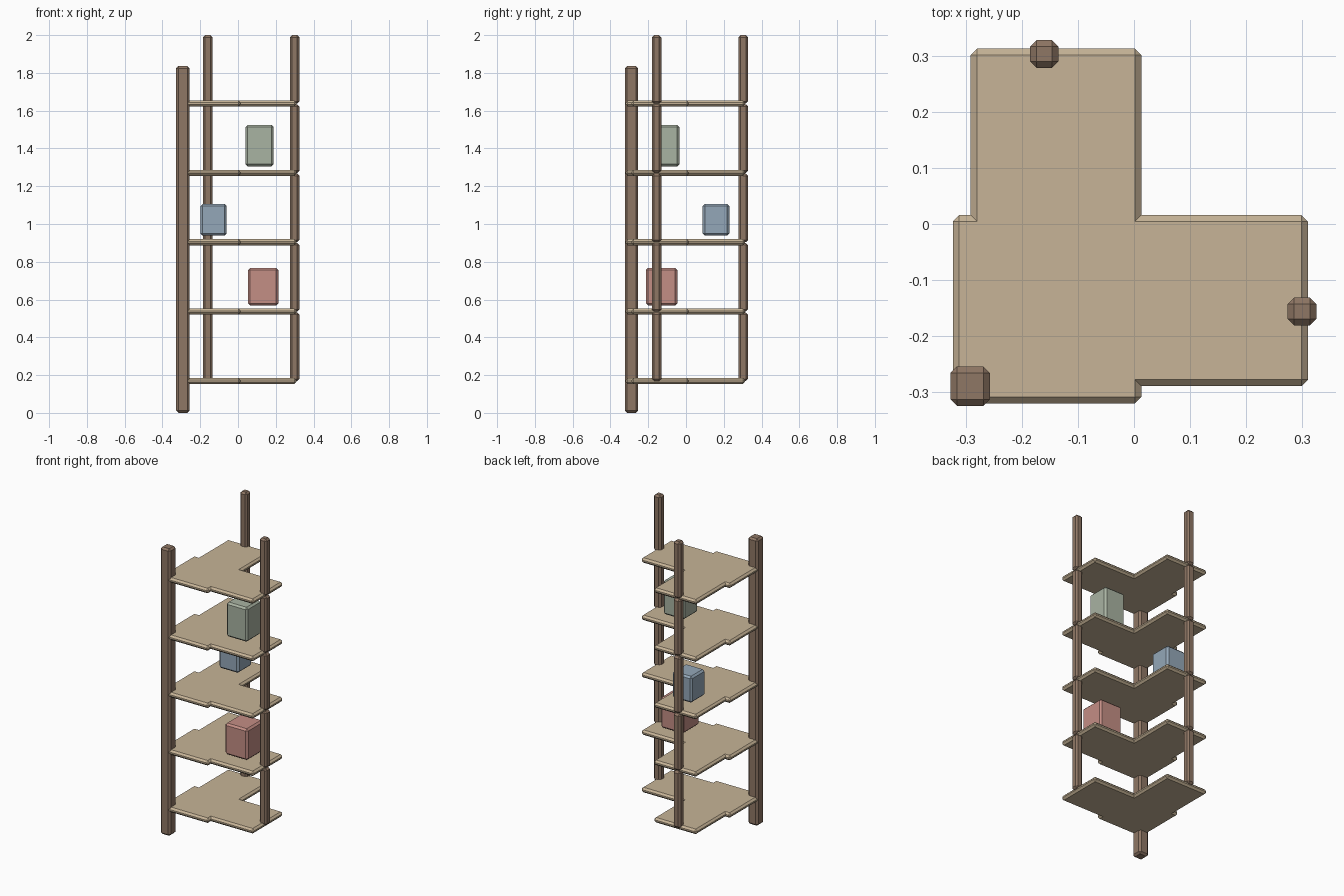
import bpy, bmesh

if "Cube" in bpy.data.objects:
    bpy.data.objects.remove(bpy.data.objects["Cube"])

BEVEL = 0.0115
SHELF_Z, STEP, THICK, COUNT = 0.169, 0.3672, 0.032, 5


def material(name, hex_colour):
    def lin(c):
        return c / 12.92 if c <= 0.04045 else ((c + 0.055) / 1.055) ** 2.4
    m = bpy.data.materials.new(name)
    m.diffuse_color = [lin(int(hex_colour[i:i + 2], 16) / 255) for i in (0, 2, 4)] + [1]
    m.use_nodes = True
    m.node_tree.nodes["Principled BSDF"].inputs["Base Color"].default_value = m.diffuse_color
    return m


def prism(name, outline, z0, z1, mat):
    """Extrude an anticlockwise outline and chamfer all edges but the inner corners."""
    bm = bmesh.new()
    low = [bm.verts.new((x, y, z0)) for x, y in outline]
    top = [bm.verts.new((x, y, z1)) for x, y in outline]
    n = len(outline)
    bm.faces.new(low[::-1])
    bm.faces.new(top)
    for i in range(n):
        j = (i + 1) % n
        bm.faces.new((low[i], low[j], top[j], top[i]))
    bm.normal_update()
    edges = [e for e in bm.edges if e.is_convex]
    bmesh.ops.bevel(bm, geom=edges, offset=BEVEL, offset_type='OFFSET',
                    segments=1, profile=0.5, affect='EDGES')
    mesh = bpy.data.meshes.new(name)
    bm.to_mesh(mesh)
    bm.free()
    mesh.materials.append(mat)
    ob = bpy.data.objects.new(name, mesh)
    bpy.context.collection.objects.link(ob)
    return ob


def box(name, x0, x1, y0, y1, z0, z1, mat):
    return prism(name, [(x0, y0), (x1, y0), (x1, y1), (x0, y1)], z0, z1, mat)


post_wood = material("post_wood", "8F7765")
shelf_wood = material("shelf_wood", "C7B497")

# L-shaped shelves with a wider corner block
L_OUTLINE = [(-0.323, -0.32), (0.013, -0.32), (0.013, -0.289), (0.31, -0.289),
             (0.31, 0.016), (0.013, 0.016), (0.013, 0.313), (-0.291, 0.313),
             (-0.291, 0.016), (-0.323, 0.016)]
for k in range(COUNT):
    z = SHELF_Z + k * STEP
    prism(f"shelf_{k + 1}", L_OUTLINE, z - THICK / 2, z + THICK / 2, shelf_wood)
    # Thin posts stacked from shelf to shelf
    z1 = min(z + STEP - 0.004, 2.0)
    box(f"right_post_{k + 1}", 0.274, 0.325, -0.181, -0.131, z, z1, post_wood)
    box(f"back_post_{k + 1}", -0.185, -0.135, 0.278, 0.328, z, z1, post_wood)

# Thick corner post
box("corner_post", -0.327, -0.257, -0.324, -0.254, 0.0, 1.836, post_wood)

# Boxes on the shelves
box("red_box", 0.053, 0.214, -0.212, -0.046, 0.568, 0.768, material("red", "C48E85"))
box("blue_box", -0.199, -0.06, 0.088, 0.229, 0.938, 1.106, material("blue", "94A7B8"))
box("green_box", 0.04, 0.188, -0.178, -0.035, 1.305, 1.525, material("green", "A9B3A2"))
